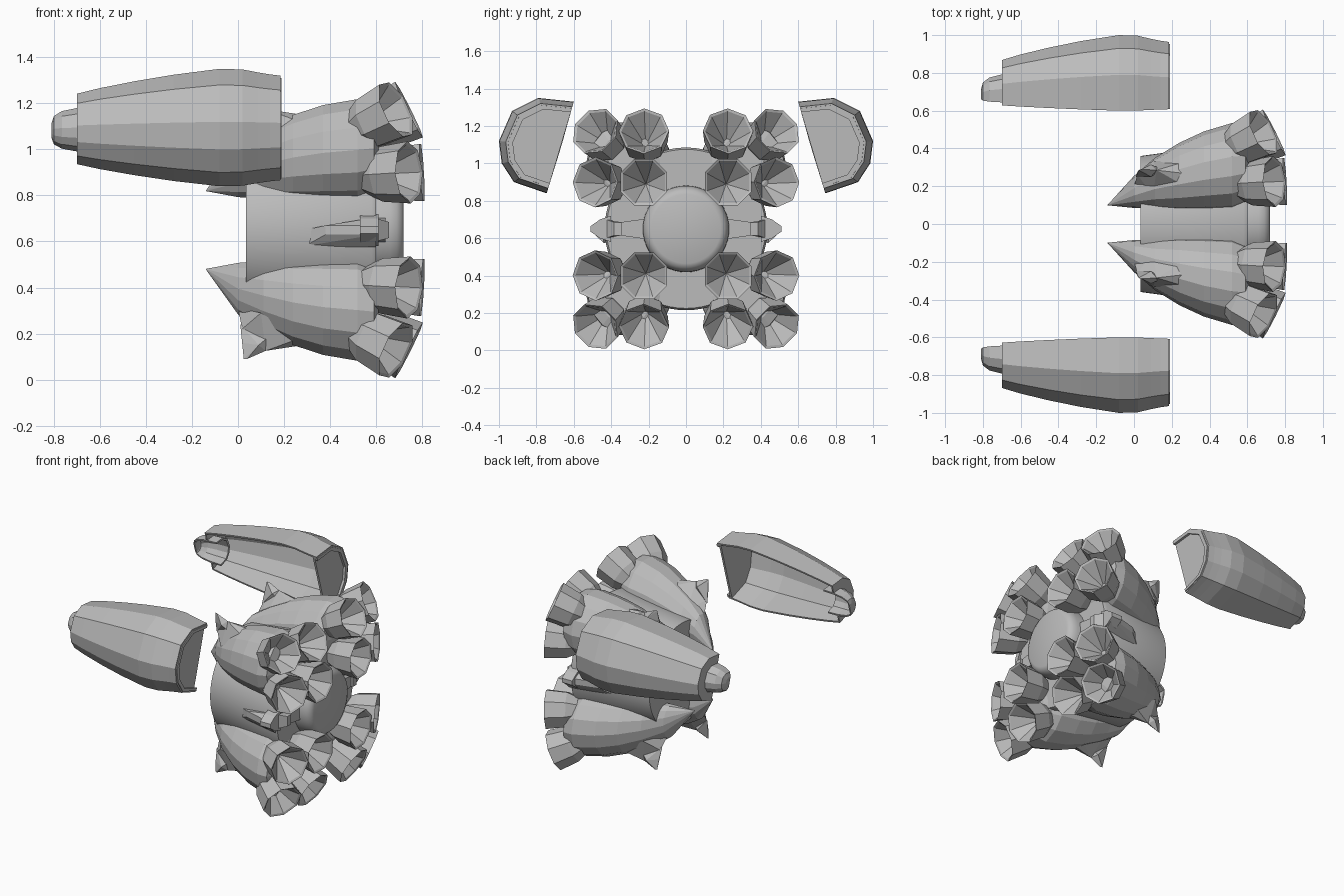
import bpy, bmesh, math
from mathutils import Vector, Matrix

if "Cube" in bpy.data.objects:
    bpy.data.objects.remove(bpy.data.objects["Cube"])

CZ = 0.65  # height of the core axis

grey = bpy.data.materials.new("light_grey_metal")
grey.diffuse_color = (0.5, 0.5, 0.5, 1)
grey.use_nodes = True
grey.node_tree.nodes["Principled BSDF"].inputs["Base Color"].default_value = grey.diffuse_color


def finish(name, bm, smooth=False):
    bmesh.ops.remove_doubles(bm, verts=bm.verts, dist=1e-5)
    bmesh.ops.recalc_face_normals(bm, faces=bm.faces)
    me = bpy.data.meshes.new(name)
    bm.to_mesh(me)
    bm.free()
    me.materials.append(grey)
    ob = bpy.data.objects.new(name, me)
    bpy.context.collection.objects.link(ob)
    if smooth:
        bpy.ops.object.select_all(action='DESELECT')
        ob.select_set(True)
        bpy.context.view_layer.objects.active = ob
        bpy.ops.object.shade_smooth_by_angle(angle=math.radians(35))
    return ob


def bridge(bm, a, b, closed=True):
    n = len(a)
    for i in range(n if closed else n - 1):
        j = (i + 1) % n
        bm.faces.new((a[i], a[j], b[j], b[i]))


def revolve(name, profile, n, matrix, smooth=False, phase=0.0):
    """Turn (distance along local x, radius) points about local x."""
    bm = bmesh.new()
    rings = []
    for x, r in profile:
        r = max(r, 1e-6)
        rings.append([bm.verts.new(matrix @ Vector((x,
                      r * math.cos(phase + math.tau * i / n),
                      r * math.sin(phase + math.tau * i / n)))) for i in range(n)])
    for a, b in zip(rings, rings[1:]):
        bridge(bm, a, b)
    bmesh.ops.dissolve_degenerate(bm, dist=1e-5, edges=bm.edges)
    return finish(name, bm, smooth)


def hull(name, points):
    bm = bmesh.new()
    for p in points:
        bm.verts.new(p)
    bmesh.ops.convex_hull(bm, input=bm.verts)
    return finish(name, bm)


# Central core, slightly flared, and its rounded rear plug
axis = Matrix.Translation((0, 0, CZ))
revolve("core", [(0.035, 0), (0.035, 0.36), (0.58, 0.435), (0.60, 0.425),
                 (0.60, 0)], 64, axis, True)
revolve("rear_plug", [(0.58, 0), (0.58, 0.232), (0.66, 0.23), (0.69, 0.222),
                      (0.71, 0.207), (0.72, 0.185), (0.72, 0)], 48, axis, True)

# Booster sections: x, centre y, centre height offset, half widths
SECTIONS = [(-0.14, 0.10, 0.17, 0.001, 0.001), (0.0, 0.17, 0.255, 0.085, 0.115),
            (0.11, 0.215, 0.285, 0.135, 0.155), (0.24, 0.25, 0.315, 0.18, 0.19),
            (0.37, 0.28, 0.335, 0.21, 0.213), (0.52, 0.305, 0.348, 0.23, 0.226),
            (0.59, 0.315, 0.355, 0.21, 0.205), (0.61, 0.32, 0.355, 0.15, 0.15)]
BELL = [(0, 0), (0, 0.085), (0.07, 0.12), (0.205, 0.135), (0.198, 0.122), (0.03, 0)]

for sy in (-1, 1):
    for sz in (-1, 1):
        tag = ("front" if sy < 0 else "back") + ("_lower" if sz < 0 else "_upper")

        # Teardrop booster body
        bm = bmesh.new()
        rings = []
        for x, cy, cz, ry, rz in SECTIONS:
            rings.append([bm.verts.new((x, sy * (cy + ry * math.cos(math.tau * i / 14)),
                          CZ + sz * (cz + rz * math.sin(math.tau * i / 14))))
                          for i in range(14)])
        for a, b in zip(rings, rings[1:]):
            bridge(bm, a, b)
        bm.faces.new(rings[0])
        bm.faces.new(rings[-1])
        finish("booster_body_" + tag, bm)

        # Horn shaped fin on the outer side, wide foot and pointed tip
        foot = [(0.0, 0.20, 0.34), (0.10, 0.15, 0.38), (0.10, 0.335, 0.36),
                (0.27, 0.20, 0.48), (0.27, 0.33, 0.47), (0.25, 0.27, 0.505)]
        neck = [(0.018, 0.275, 0.49), (0.09, 0.25, 0.505), (0.09, 0.315, 0.50),
                (0.12, 0.285, 0.525)]
        tip = [(0.025, 0.285, 0.56), (0.04, 0.29, 0.56)]
        place = lambda pts: [(x, sy * y, CZ + sz * z) for x, y, z in pts]
        hull("fin_foot_" + tag, place(foot + [(0.018, 0.26, 0.43), neck[3]]))
        hull("fin_tip_" + tag, place(neck + tip + [(0.01, 0.25, 0.41), (0.15, 0.29, 0.45)]))

        # Four engine bells, the outer ones tilted outward
        for oy in (0, 1):
            for oz in (0, 1):
                mouth = Vector((0.80 - 0.057 * (oy + oz),
                                sy * (0.485 if oy else 0.225),
                                CZ + sz * (0.523 if oz else 0.25)))
                d = Vector((1, sy * (0.50 if oy else 0.06),
                            sz * (0.50 if oz else 0.06))).normalized()
                rot = Vector((1, 0, 0)).rotation_difference(d).to_matrix().to_4x4()
                revolve(f"engine_bell_{tag}_{oy}{oz}", BELL, 8,
                        Matrix.Translation(mouth - d * 0.205) @ rot,
                        phase=math.pi / 8 * (oy + oz + 1))

# Side thruster pods with struts toward the plug
for s in (-1, 1):
    side = "front" if s < 0 else "back"
    P = lambda pts: [(x, s * y, CZ + z) for x, y, z in pts]
    hull("pod_body_" + side, P([(x, y, z) for x, y, z in (
        (0.29, 0.38, -0.07), (0.29, 0.38, 0.0), (0.38, 0.44, 0.02),
        (0.38, 0.44, -0.02), (0.60, 0.50, 0.02), (0.60, 0.50, -0.02),
        (0.60, 0.44, 0.055), (0.60, 0.44, -0.075))]))
    hull("pod_block_" + side, P([(x, y, z) for x in (0.53, 0.61) for y, z in (
        (0.40, 0.07), (0.40, -0.07), (0.46, 0.05), (0.46, -0.05),
        (0.51, 0.015), (0.51, -0.015))]))
    hull("pod_strut_" + side, P(
        [(x, 0.21, z) for x in (0.59, 0.64) for z in (-0.055, 0.055)] +
        [(x, 0.39, z) for x in (0.59, 0.64) for z in (-0.03, 0.03)]))
    hull("pod_joint_" + side, P(
        [(x, y, z) for x in (0.59, 0.655) for y in (0.345, 0.385)
         for z in (-0.035, 0.035)] +
        [(0.60, 0.43, 0.05), (0.60, 0.43, -0.05)]))

# Half shell fairings: open arc section scaled along x
ARC = [(-0.07, 0.25), (0.12, 0.27), (0.26, 0.20), (0.33, 0.04),
       (0.315, -0.08), (0.25, -0.18), (0.075, -0.24)]
SHELL = [(-0.70, 0.60), (-0.60, 0.69), (-0.45, 0.80), (-0.28, 0.905), (-0.08, 1.0),
         (0.02, 0.99), (0.09, 0.94), (0.14, 0.91), (0.185, 0.89)]
NOSE = [(-0.81, 0.13), (-0.80, 0.24), (-0.765, 0.32), (-0.70, 0.37), (-0.62, 0.38)]


def arc_ring(bm, x, s, side):
    return [bm.verts.new((x, side * (0.67 + s * y), 1.08 + s * z)) for y, z in ARC]


def half_shell(name, stations, wall, side):
    bm = bmesh.new()
    outer = [arc_ring(bm, x, s, side) for x, s in stations]
    inner = [arc_ring(bm, x, s - wall, side) for x, s in stations]
    for rings in (outer, inner):
        for a, b in zip(rings, rings[1:]):
            bridge(bm, a, b, False)
    for k in (0, -1):
        bridge(bm, outer[k], inner[k], False)
    for k in (0, -1):  # edges along the split plane
        bridge(bm, [r[k] for r in outer], [r[k] for r in inner], False)
    finish(name, bm)


for s in (-1, 1):
    side = "front" if s < 0 else "back"
    half_shell("fairing_shell_" + side, SHELL, 0.05, s)
    half_shell("fairing_nose_" + side, NOSE, 0.05, s)
    # Raised lip at the wide end
    half_shell("fairing_lip_" + side, [(0.172, 0.86), (0.19, 0.855)], 0.08, s)
    # Bulkhead closing the wide end and the cap of the nose
    for part, stations in (("bulkhead", [(0.155, 0.86), (0.17, 0.86)]),
                           ("nose_cap", [(-0.81, 0.13), (-0.80, 0.14)])):
        bm = bmesh.new()
        a, b = (arc_ring(bm, x, k, s) for x, k in stations)
        bridge(bm, a, b)
        bm.faces.new(a)
        bm.faces.new(b)
        finish(f"fairing_{part}_{side}", bm)
    # Ring wall joining the nose to the shell
    half_shell("fairing_shoulder_" + side, [(-0.70, 0.60), (-0.69, 0.60)], 0.25, s)
